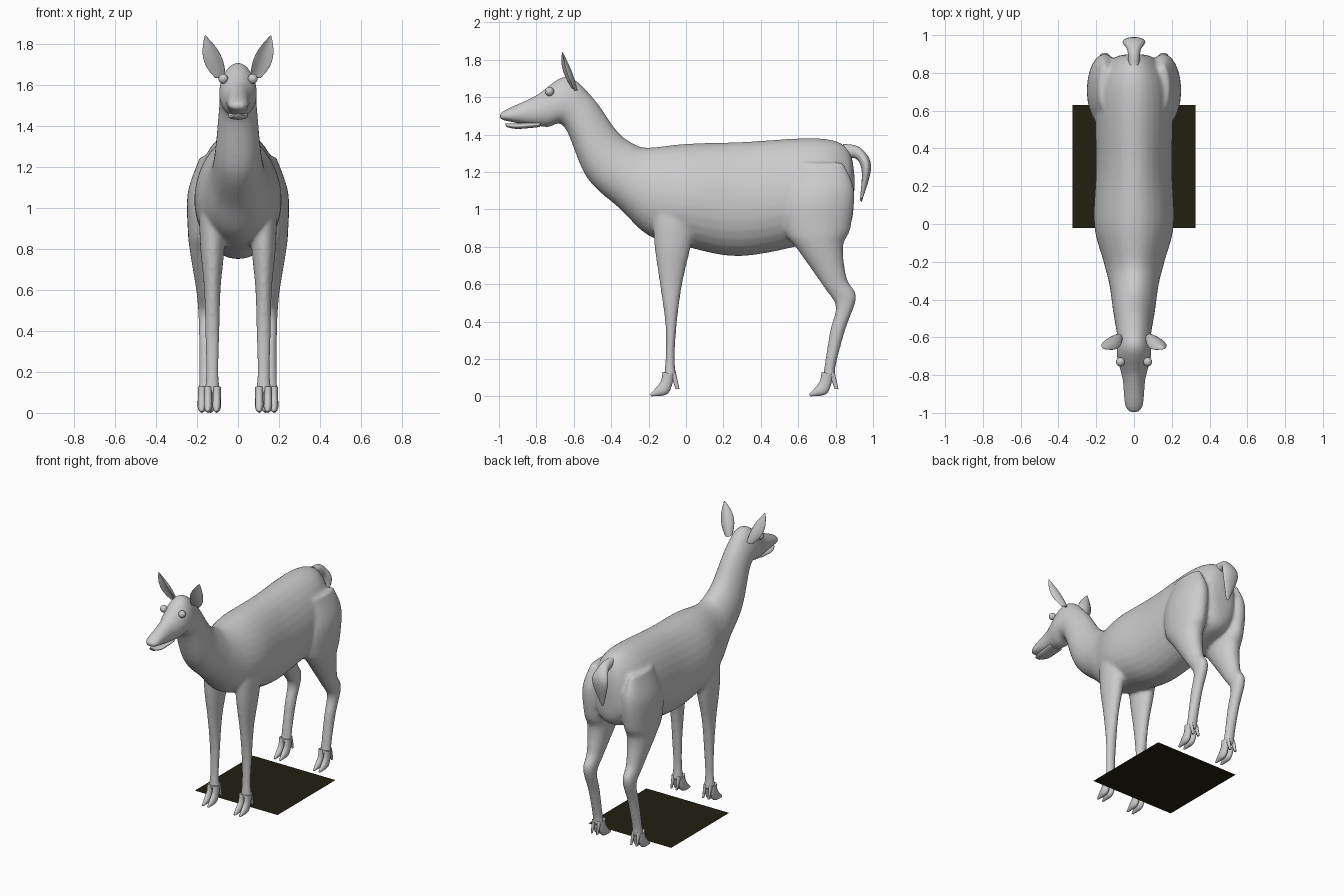
import bpy, bmesh, math
from mathutils import Vector

cube = bpy.data.objects.get("Cube")
if cube:
    bpy.data.objects.remove(cube)


def material(name, colour):
    m = bpy.data.materials.new(name)
    m.use_nodes = True
    m.diffuse_color = (*colour, 1)
    m.node_tree.nodes["Principled BSDF"].inputs["Base Color"].default_value = (*colour, 1)
    return m


hide = material("pale grey hide", (.6, .6, .6))
ground = material("dark olive", (.016, .014, .005))


def spline(a, b, c, d, t):
    """Catmull-Rom step between b and c."""
    return [q + t * (r - p + t * (2*p - 5*q + 4*r - s + t * (3*(q - r) + s - p))) / 2
            for p, q, r, s in zip(a, b, c, d)]


def loft(bm, rows, side=(1, 0, 0), steps=6, sides=24, egg=0, cup=0):
    """Skin oval rings; a row is edge point A, edge point B, half thickness along side."""
    side = Vector(side).normalized()
    last = len(rows) - 1
    dense = []
    for i in range(last):
        near = [rows[max(0, min(last, i + k))] for k in (-1, 0, 1, 2)]
        dense += [spline(*near, step / steps) for step in range(steps)]
    dense.append(rows[last])
    rings = []
    for row in dense:
        a, b, thick = Vector(row[:3]), Vector(row[3:6]), row[6]
        middle, reach = (a + b) / 2, (a - b) / 2
        ring = []
        for k in range(sides):
            angle = math.tau * k / sides
            c, s = math.cos(angle), math.sin(angle)
            ring.append(bm.verts.new(
                middle + reach * c + side * thick * (s * (1 - egg * c) + cup * c * c)))
        rings.append(ring)
    for p, q in zip(rings, rings[1:]):
        for k in range(sides):
            j = (k + 1) % sides
            bm.faces.new((p[k], p[j], q[j], q[k]))
    bm.faces.new(rings[0][::-1])
    bm.faces.new(rings[-1])


def upright(rows, x=0):
    """Turn side-on rows (y, z, y, z, half width) into loft rows centred on x."""
    return [(x, ya, za, x, yb, zb, half) for ya, za, yb, zb, half in rows]


def finish(bm, name, mat=hide):
    bmesh.ops.recalc_face_normals(bm, faces=bm.faces)
    mesh = bpy.data.meshes.new(name)
    bm.to_mesh(mesh)
    bm.free()
    mesh.materials.append(mat)
    ob = bpy.data.objects.new(name, mesh)
    bpy.context.collection.objects.link(ob)
    bpy.ops.object.select_all(action='DESELECT')
    ob.select_set(True)
    bpy.context.view_layer.objects.active = ob
    bpy.ops.object.shade_smooth_by_angle(angle=math.radians(60))
    return ob


# Rump, barrel, neck and head: back edge, underside edge, half width
trunk = [
    (.9, 1.2, .9, 1.1, .03), (.86, 1.33, .87, .9, .12), (.7, 1.38, .7, .83, .2),
    (.3, 1.36, .3, .75, .2), (0, 1.35, 0, .8, .21), (-.2, 1.33, -.2, .86, .16),
    (-.28, 1.35, -.35, 1, .13), (-.37, 1.42, -.53, 1.17, .11), (-.5, 1.6, -.65, 1.44, .09),
    (-.64, 1.71, -.74, 1.44, .09), (-.8, 1.61, -.84, 1.45, .06),
    (-.95, 1.54, -.95, 1.47, .05), (-1, 1.51, -.99, 1.48, .03)]

# Legs: front edge, rear edge, half width
fore_leg = [
    (-.1, 1.2, 0, 1.2, .03), (-.17, 1, .06, 1, .06), (-.17, .82, .03, .82, .06),
    (-.14, .6, -.02, .6, .04), (-.11, .38, -.05, .38, .035),
    (-.11, .2, -.06, .2, .03), (-.12, .09, -.05, .1, .04)]
hind_leg = [
    (.6, 1.25, .84, 1.25, .03), (.52, 1.05, .9, 1.1, .09), (.53, .88, .88, .9, .09),
    (.6, .78, .84, .8, .08), (.74, .58, .86, .63, .05), (.8, .48, .91, .53, .04),
    (.77, .35, .85, .35, .035), (.74, .16, .8, .16, .035), (.73, .09, .8, .1, .04)]

# One blended skin for trunk and legs
bm = bmesh.new()
loft(bm, upright(trunk), sides=32, egg=.12)
for s in (-1, 1):
    loft(bm, upright(fore_leg, s * .125))
    loft(bm, upright(hind_leg, s * .155))
body = finish(bm, "body_and_legs")
remesh = body.modifiers.new("blend", 'REMESH')
remesh.mode = 'VOXEL'
remesh.voxel_size = .011
remesh.use_smooth_shade = True
soften = body.modifiers.new("soften", 'SMOOTH')
soften.iterations = 6

# Lower jaw under a narrow mouth slit
bm = bmesh.new()
loft(bm, upright([(-.78, 1.47, -.78, 1.44, .05), (-.9, 1.46, -.9, 1.43, .045),
                  (-.97, 1.46, -.96, 1.44, .02)]))
finish(bm, "lower_jaw")

# Tail: outer edge, inner edge, half width
bm = bmesh.new()
loft(bm, upright([(.84, 1.35, .85, 1.27, .03), (.93, 1.33, .91, 1.27, .035),
                  (.99, 1.23, .94, 1.2, .06), (.94, 1.04, .93, 1.05, .01)]))
finish(bm, "tail")

for s, label in ((-1, "right"), (1, "left")):
    # Ear: a cupped leaf opening forward and outward
    base, tip = Vector((s * .08, -.59, 1.64)), Vector((s * .16, -.66, 1.84))
    across = Vector((s * .9, .3, -.3))
    leaf = []
    for i in range(6):
        t = i / 5
        half = .046 * math.sin(math.pi * (.2 + .78 * t))
        centre = base.lerp(tip, t)
        leaf.append((*(centre - across * half), *(centre + across * half), half / 3))
    bm = bmesh.new()
    loft(bm, leaf, side=(s * .4, -.9, .1), cup=1.6)
    finish(bm, label + "_ear")

    # Eye
    bm = bmesh.new()
    bmesh.ops.create_uvsphere(bm, u_segments=16, v_segments=10, radius=.024)
    bmesh.ops.translate(bm, verts=bm.verts, vec=(s * .072, -.73, 1.63))
    finish(bm, label + "_eye")

    # Cloven hooves with dewclaws behind
    for part, x, y in (("front", .125, -.085), ("hind", .155, .765)):
        toe = [(y - .04, .13, y + .02, .12, .02), (y - .05, .08, y + .01, .06, .02),
               (y - .08, .04, y - .02, .01, .02), (y - .11, .01, y - .1, 0, .005)]
        claw = [(y, .12, y + .03, .13, .012), (y + .03, .04, y + .05, .04, .006)]
        bm = bmesh.new()
        for inner in (-1, 1):
            centre = s * x + inner * .021
            loft(bm, upright(toe, centre), sides=12)
            loft(bm, upright(claw, centre), sides=12)
        finish(bm, label + "_" + part + "_hoof")

# Ground panel
bm = bmesh.new()
bmesh.ops.create_grid(bm, x_segments=1, y_segments=1, size=.325)
bmesh.ops.translate(bm, verts=bm.verts, vec=(0, .305, 0))
finish(bm, "ground_panel", ground)
